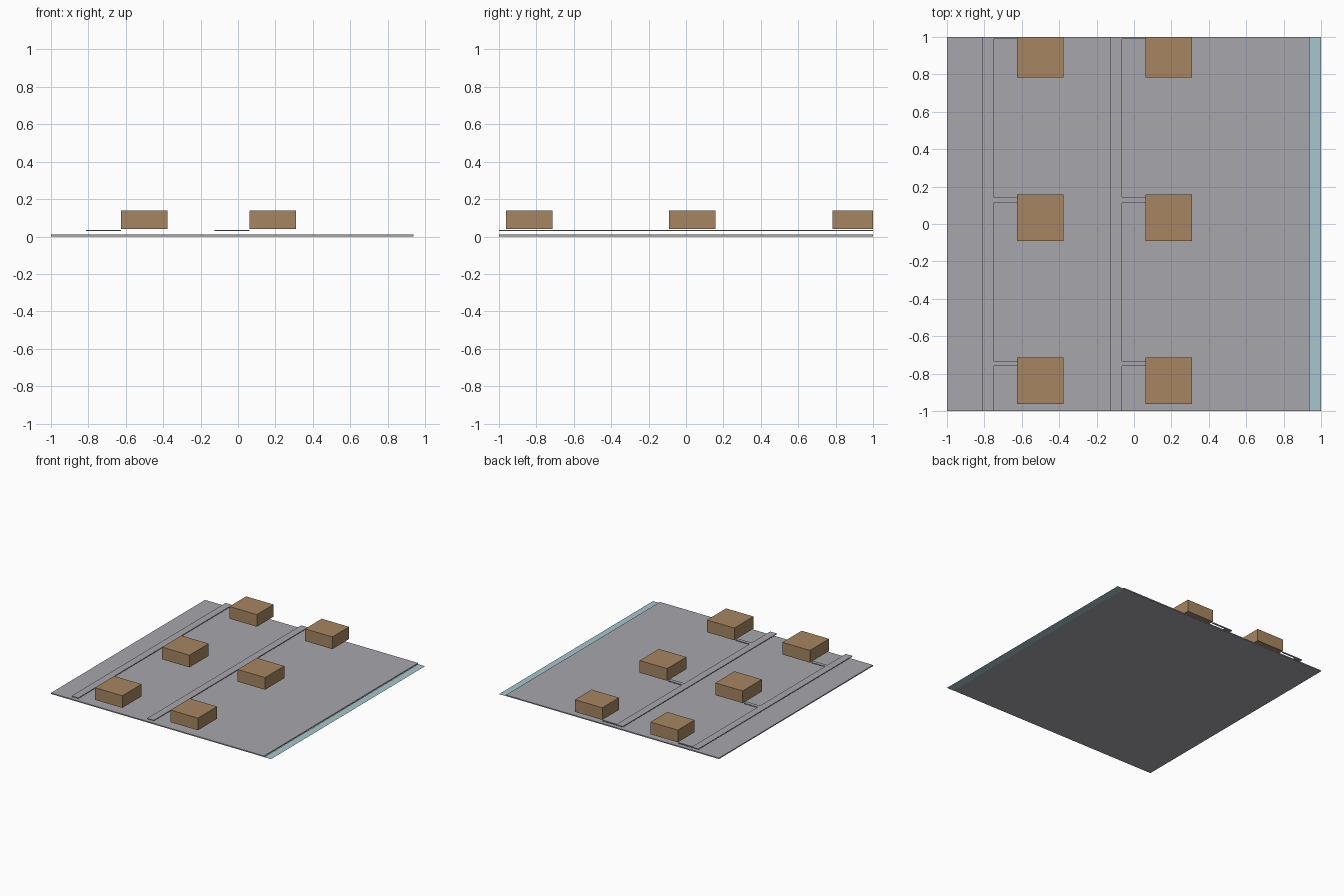
import bpy
import bmesh

cube = bpy.data.objects.get("Cube")
if cube:
    bpy.data.objects.remove(cube, do_unlink=True)


def material(name, rgb):
    mat = bpy.data.materials.new(name)
    mat.use_nodes = True
    mat.diffuse_color = (*rgb, 1)
    bsdf = mat.node_tree.nodes["Principled BSDF"]
    bsdf.inputs["Base Color"].default_value = (*rgb, 1)
    bsdf.inputs["Roughness"].default_value = 0.9
    return mat


def slab(name, outline, z, height, mat):
    """Flat outline (counter-clockwise) raised to a solid, or a sheet if height is 0."""
    bm = bmesh.new()
    face = bm.faces.new([bm.verts.new((x, y, z)) for x, y in outline])
    if height:
        top = bmesh.ops.extrude_face_region(bm, geom=[face], use_keep_orig=True)
        verts = [v for v in top["geom"] if isinstance(v, bmesh.types.BMVert)]
        bmesh.ops.translate(bm, verts=verts, vec=(0, 0, height))
        bmesh.ops.recalc_face_normals(bm, faces=bm.faces)
    mesh = bpy.data.meshes.new(name)
    bm.to_mesh(mesh)
    bm.free()
    mesh.materials.append(mat)
    obj = bpy.data.objects.new(name, mesh)
    bpy.context.collection.objects.link(obj)
    return obj


def rect(x0, x1, y0, y1):
    return [(x0, y0), (x1, y0), (x1, y1), (x0, y1)]


ground_grey = material("ground_grey", (0.39, 0.385, 0.415))
timber_brown = material("timber_brown", (0.385, 0.235, 0.12))
water_blue = material("water_blue", (0.39, 0.56, 0.62))

SHORE = 0.937
ROW_PITCH = 0.687
BOX = 0.249
BOX_STARTS = (-0.963, -0.091, 0.783)
DRIVE_SPANS = ((-0.76, -0.732), (0.113, 0.144), (0.988, 1.0))

# Land and the strip of water beside it
slab("ground", rect(-1, SHORE, -1, 1), 0.001, 0.009, ground_grey)
slab("water", rect(SHORE, 1, -1, 1), 0, 0, water_blue)

for row, label in enumerate(("right", "left")):
    shift = row * ROW_PITCH
    west, east, door = (x + shift for x in (-0.813, -0.752, -0.626))

    # Road with a short driveway to each house
    outline = [(west, -1), (east, -1)]
    for y0, y1 in DRIVE_SPANS:
        outline += [(east, y0), (door, y0), (door, y1)]
        if y1 < 1:
            outline.append((east, y1))
    outline.append((west, 1))
    slab(f"road_{label}", outline, 0.029, 0.006, ground_grey)

    # Houses, the last one ending at the edge of the land
    for i, y in enumerate(BOX_STARTS):
        slab(f"house_{label}_{i + 1}",
             rect(door, door + BOX, y, min(y + BOX, 1)), 0.039, 0.1, timber_brown)
